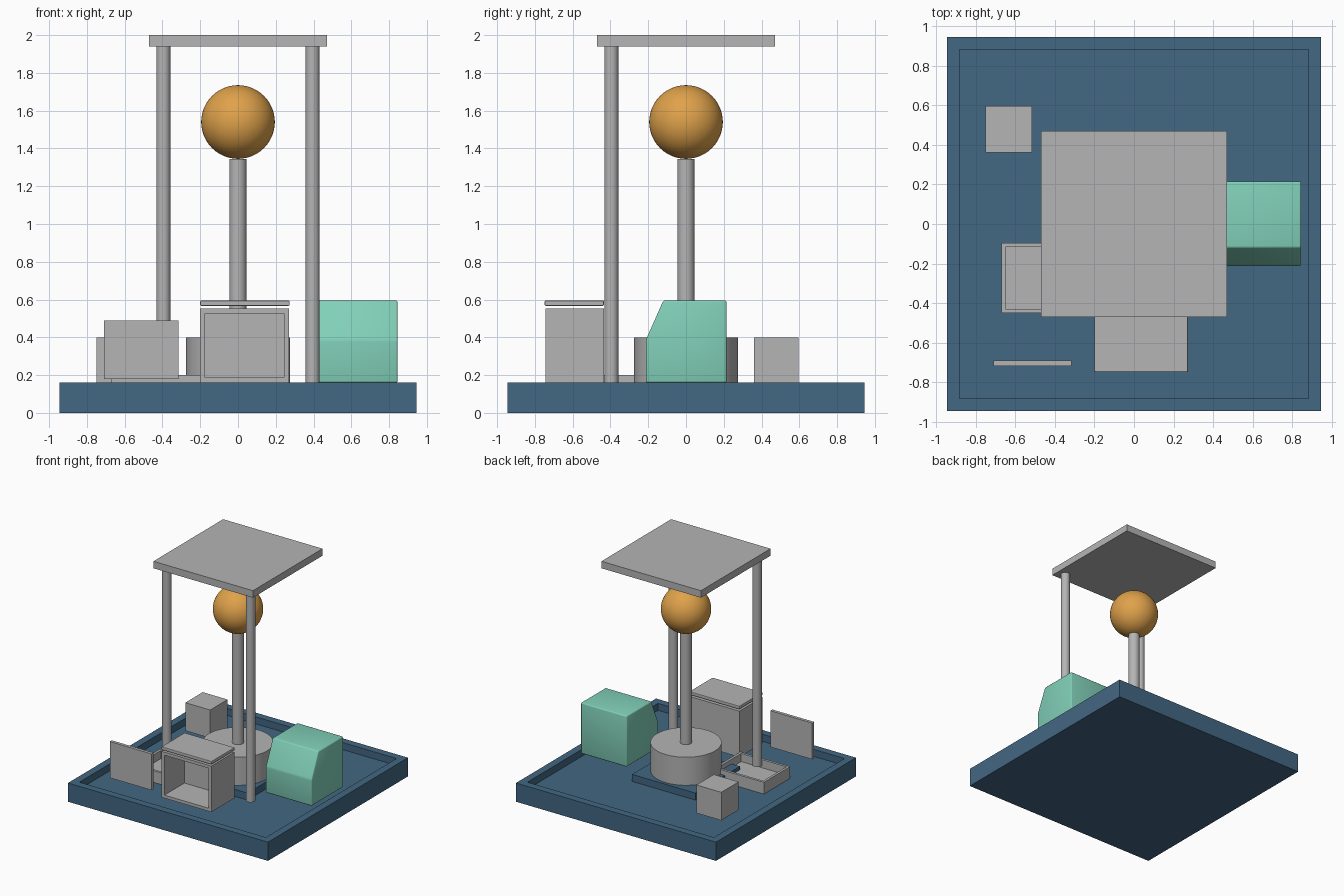
import bpy, bmesh, math

if "Cube" in bpy.data.objects:
    bpy.data.objects.remove(bpy.data.objects["Cube"])


def material(name, rgb):
    m = bpy.data.materials.new(name)
    m.diffuse_color = (*rgb, 1)
    m.use_nodes = True
    m.node_tree.nodes["Principled BSDF"].inputs["Base Color"].default_value = m.diffuse_color
    return m


GREY = material("light_grey", (0.46, 0.46, 0.46))
BLUE = material("slate_blue", (0.055, 0.135, 0.225))
MINT = material("mint_green", (0.22, 0.63, 0.48))
AMBER = material("amber", (0.74, 0.36, 0.07))


def finish(name, bm, mat, smooth=False):
    bmesh.ops.recalc_face_normals(bm, faces=bm.faces[:])
    me = bpy.data.meshes.new(name)
    bm.to_mesh(me)
    bm.free()
    me.materials.append(mat)
    ob = bpy.data.objects.new(name, me)
    bpy.context.collection.objects.link(ob)
    if smooth:
        bpy.ops.object.select_all(action='DESELECT')
        bpy.context.view_layer.objects.active = ob
        ob.select_set(True)
        bpy.ops.object.shade_smooth_by_angle(angle=math.radians(35))
    return ob


def box_mesh(x0, x1, y0, y1, z0, z1):
    bm = bmesh.new()
    bmesh.ops.create_cube(bm, size=1)
    for v in bm.verts:
        v.co = (x0 if v.co.x < 0 else x1,
                y0 if v.co.y < 0 else y1,
                z0 if v.co.z < 0 else z1)
    return bm


def box(name, mat, *bounds):
    return finish(name, box_mesh(*bounds), mat)


def open_box(name, mat, bounds, axis, sign, wall, depth):
    """Box with one face inset by a wall thickness and sunk to a depth."""
    bm = box_mesh(*bounds)
    bm.normal_update()
    face = max(bm.faces, key=lambda f: f.normal[axis] * sign)
    normal = face.normal.copy()
    bmesh.ops.inset_region(bm, faces=[face], thickness=wall)
    ret = bmesh.ops.extrude_face_region(bm, geom=[face])
    new_verts = [g for g in ret["geom"] if isinstance(g, bmesh.types.BMVert)]
    bmesh.ops.translate(bm, verts=new_verts, vec=-normal * depth)
    if face.is_valid:
        bmesh.ops.delete(bm, geom=[face], context='FACES_ONLY')
    return finish(name, bm, mat)


def cylinder(name, mat, x, y, r, z0, z1, sides=48):
    bm = bmesh.new()
    bmesh.ops.create_cone(bm, cap_ends=True, segments=sides, radius1=r,
                          radius2=r, depth=z1 - z0)
    bmesh.ops.translate(bm, verts=bm.verts[:], vec=(x, y, (z0 + z1) / 2))
    return finish(name, bm, mat, True)


# Base with a sunken floor and a central plinth
GROUND = 0.16
open_box("base_tray", BLUE, (-0.945, 0.945, -0.945, 0.945, 0, GROUND), 2, 1, 0.09, 0.06)
box("plinth", BLUE, -0.3, 0.3, -0.3, 0.3, 0.09, GROUND)

# Drum, column and globe
cylinder("drum", GREY, 0, 0, 0.275, GROUND, 0.4, 64)
cylinder("column", GREY, 0, 0, 0.045, 0.4, 1.345)
sphere = bmesh.new()
bmesh.ops.create_uvsphere(sphere, u_segments=48, v_segments=24, radius=0.195)
bmesh.ops.translate(sphere, verts=sphere.verts[:], vec=(0, 0, 1.54))
finish("globe", sphere, AMBER, True)

# Canopy on two posts
box("canopy", GREY, -0.47, 0.47, -0.47, 0.47, 1.94, 2.0)
for side, label in ((-1, "left"), (1, "right")):
    cylinder(label + "_post", GREY, side * 0.395, -0.395, 0.037, GROUND, 1.94, 32)

# Open-fronted cabinet with a separate lid
open_box("cabinet", GREY, (-0.2, 0.27, -0.745, -0.435, GROUND, 0.553), 1, -1, 0.037, 0.27)
lid = box("cabinet_lid", GREY, -0.2, 0.273, -0.748, -0.435, 0.567, 0.595)
bev = lid.modifiers.new("soft_edge", 'BEVEL')
bev.width, bev.segments = 0.005, 2

# Drawer, loose door panel and small crate
open_box("drawer", GREY, (-0.67, -0.2, -0.45, -0.095, 0.1, 0.2), 2, 1, 0.03, 0.07)
box("door_panel", GREY, -0.71, -0.315, -0.717, -0.69, 0.18, 0.49)
box("crate", GREY, -0.75, -0.515, 0.36, 0.595, GROUND, 0.4)

# Mint block with a sloped front, extruded from its side profile
profile = [(-0.213, GROUND), (0.215, GROUND), (0.215, 0.595),
           (-0.12, 0.595), (-0.213, 0.385)]
block = bmesh.new()
side_face = block.faces.new([block.verts.new((0.41, y, z)) for y, z in profile])
ext = bmesh.ops.extrude_face_region(block, geom=[side_face])
bmesh.ops.translate(block, vec=(0.435, 0, 0),
                    verts=[g for g in ext["geom"] if isinstance(g, bmesh.types.BMVert)])
if not any(abs(f.calc_center_median().x - 0.41) < 1e-4 for f in block.faces):
    block.faces.new([v for v in block.verts if abs(v.co.x - 0.41) < 1e-4])
bmesh.ops.bevel(block, geom=block.edges[:], offset=0.01, segments=3,
                profile=0.5, affect='EDGES')
finish("sloped_block", block, MINT, True)
